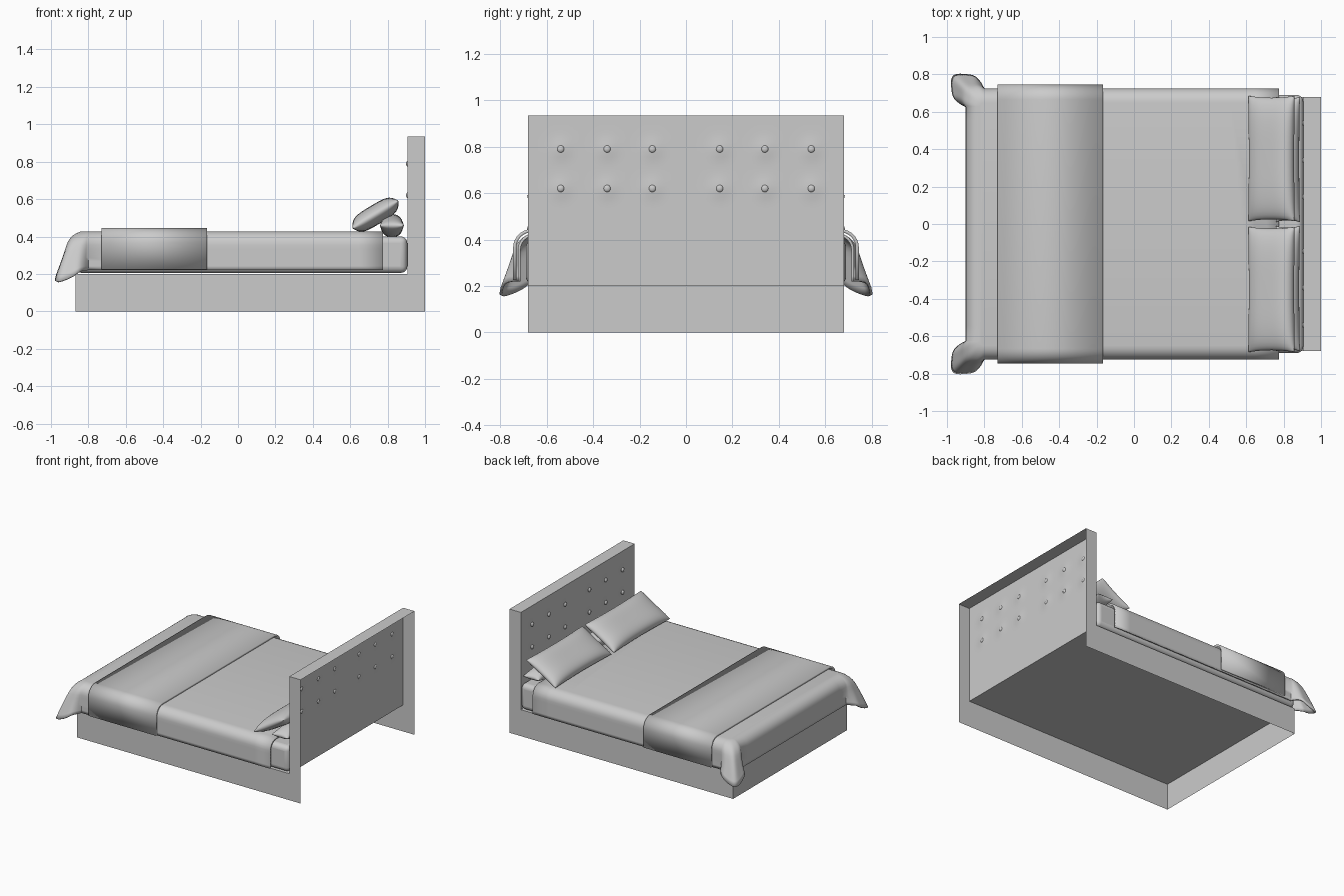
import bpy, bmesh
from math import sin, cos, pi, exp, radians
from mathutils import Vector, Matrix

if "Cube" in bpy.data.objects:
    bpy.data.objects.remove(bpy.data.objects["Cube"])


def make(name, verts, faces, smooth=None, thickness=0.0):
    """Build a mesh object with outward normals, optional shell and smoothing."""
    bm = bmesh.new()
    vs = [bm.verts.new(v) for v in verts]
    for f in faces:
        bm.faces.new([vs[i] for i in f])
    bmesh.ops.recalc_face_normals(bm, faces=bm.faces)
    me = bpy.data.meshes.new(name)
    bm.to_mesh(me)
    bm.free()
    ob = bpy.data.objects.new(name, me)
    bpy.context.collection.objects.link(ob)
    if thickness:
        mod = ob.modifiers.new("shell", "SOLIDIFY")
        mod.thickness = thickness
        mod.offset = -1
    if smooth:
        shade(ob, smooth)
    return ob


def shade(ob, angle=40):
    bpy.ops.object.select_all(action='DESELECT')
    ob.select_set(True)
    bpy.context.view_layer.objects.active = ob
    bpy.ops.object.shade_smooth_by_angle(angle=radians(angle))


def strip_faces(rows, cols):
    return [(r * cols + c, r * cols + c + 1, (r + 1) * cols + c + 1, (r + 1) * cols + c)
            for r in range(rows - 1) for c in range(cols - 1)]


# Bed frame: thin shell, open underneath and behind the headboard
FOOT, HEAD, BACK, W, DECK, TOP = -0.87, 0.905, 1.0, 0.68, 0.2, 0.935
side = [(FOOT, 0), (BACK, 0), (BACK, TOP), (HEAD, TOP), (HEAD, DECK), (FOOT, DECK)]
verts = [(x, y, z) for y in (-W, W) for x, z in side]
make("bed_frame", verts, [(0, 1, 2, 3, 4, 5), (6, 7, 8, 9, 10, 11),
                          (0, 5, 11, 6), (5, 4, 10, 11), (3, 2, 8, 9)])

# Headboard front with shallow tufting dimples
buttons = [(s * y, z) for s in (-1, 1) for y in (0.145, 0.34, 0.54) for z in (0.62, 0.79)]
NY, NZ = 69, 38
verts = []
for j in range(NZ):
    for i in range(NY):
        y = -W + 2 * W * i / (NY - 1)
        z = DECK + (TOP - DECK) * j / (NZ - 1)
        dent = sum(exp(-((y - a) ** 2 + (z - b) ** 2) / 0.0016) for a, b in buttons)
        edge = i in (0, NY - 1) or j in (0, NZ - 1)
        verts.append((HEAD + (0 if edge else 0.007 * dent), y, z))
make("headboard_panel", verts, strip_faces(NZ, NY), 40)

# Tufting buttons
bm = bmesh.new()
for y, z in buttons:
    bmesh.ops.create_uvsphere(bm, u_segments=12, v_segments=8, radius=0.016,
                              matrix=Matrix.Translation((HEAD + 0.003, y, z)) @ Matrix.Diagonal((0.6, 1, 1, 1)))
me = bpy.data.meshes.new("headboard_buttons")
bm.to_mesh(me)
bm.free()
ob = bpy.data.objects.new("headboard_buttons", me)
bpy.context.collection.objects.link(ob)
shade(ob)

# Mattress
bpy.ops.mesh.primitive_cube_add(size=1, location=((FOOT + HEAD) / 2, 0, 0.303))
ob = bpy.context.object
ob.name = "mattress"
ob.scale = (HEAD - FOOT, 1.38, 0.195)
bpy.ops.object.transform_apply(location=False, scale=True)
mod = ob.modifiers.new("round", "BEVEL")
mod.width, mod.segments = 0.035, 5
shade(ob)

# Duvet: U-shaped loops stacked from the top edge down to the hem
R, CX, CY, ARC = 0.1, -0.8, 0.625, 32
profile = [(0.075 * (1 - sin(t * pi / 12)), 0.355 + 0.073 * cos(t * pi / 12)) for t in range(7)]
profile += [(0, 0.355 - 0.135 * k / 6) for k in range(1, 7)]


def half_loop(inset, z):
    """Head end to middle of the foot, on the +y side, with a flared corner."""
    r = R - inset
    f = (0.428 - z) / (0.428 - 0.22)
    pts = [Vector((0.775 + (CX - 0.775) * k / 12, CY + r, z)) for k in range(12)]
    for k in range(ARC + 1):
        a = k / ARC
        th = pi / 2 + a * pi / 2
        w = sin(pi * a) ** 0.7 if 0 < a < 1 else 0
        out = 0.125 + 0.012 * cos(4 * pi * a)
        p = Vector((CX + r * cos(th), CY + r * sin(th), z))
        p += Vector((-0.707, 0.707, 0)) * out * w * f
        p += Vector((-0.707, -0.707, 0)) * (a - 0.5) * 0.14 * w * f * f
        p.z -= 0.06 * f * f * sin(pi * a) ** 2
        pts.append(p)
    pts += [Vector((CX - r, CY * (1 - k / 8), z)) for k in range(1, 9)]
    return pts


verts = []
for inset, z in profile:
    half = half_loop(inset, z)
    verts += half + [Vector((p.x, -p.y, p.z)) for p in reversed(half[:-1])]
cols = len(verts) // len(profile)
make("duvet", verts, strip_faces(len(profile), cols) + [tuple(range(cols))], 50, 0.012)

# Throw draped across the foot of the bed
half = [(0.745, 0.225)] + [(0.665 + 0.08 * cos(t * pi / 16), 0.365 + 0.08 * sin(t * pi / 16)) for t in range(9)]
section = half + [(-y, z) for y, z in reversed(half)]
verts = [(x, y, z) for x in (-0.73, -0.165) for y, z in section]
make("throw", verts, strip_faces(2, len(section)), 40, 0.014)


# Pillows: puffed grids closed along the seam
def pillow(name, centre, length, depth, thick, tilt, power):
    n = 24
    rot = Matrix.Rotation(-radians(tilt), 3, 'Y')
    grid = [sin(pi * (k / n - 0.5)) for k in range(n + 1)]
    verts, index = [], {}
    for s in (1, -1):
        for i, u in enumerate(grid):
            for j, v in enumerate(grid):
                rim = i in (0, n) or j in (0, n)
                if rim and s < 0:
                    index[s, i, j] = index[1, i, j]
                    continue
                h = 0 if rim else ((1 - abs(u) ** power) * (1 - abs(v) ** power)) ** 0.5
                p = Vector((u * depth / 2 * (1 - 0.06 * (1 - v * v) * abs(u)),
                            v * length / 2 * (1 - 0.03 * (1 - u * u) * abs(v)), s * h * thick / 2))
                index[s, i, j] = len(verts)
                verts.append(rot @ p + Vector(centre))
    faces = [tuple(index[s, a, b] for a, b in ((i, j), (i + 1, j), (i + 1, j + 1), (i, j + 1)))
             for s in (1, -1) for i in range(n) for j in range(n)]
    make(name, verts, faces, 80)


for s, label in ((1, "left"), (-1, "right")):
    pillow("pillow_" + label, (0.735, s * 0.35, 0.517), 0.67, 0.285, 0.105, 31, 4)
    # Round back cushion behind each pillow
    pillow("back_cushion_" + label, (0.823, s * 0.345, 0.458), 0.67, 0.128, 0.124, 0, 2.2)
